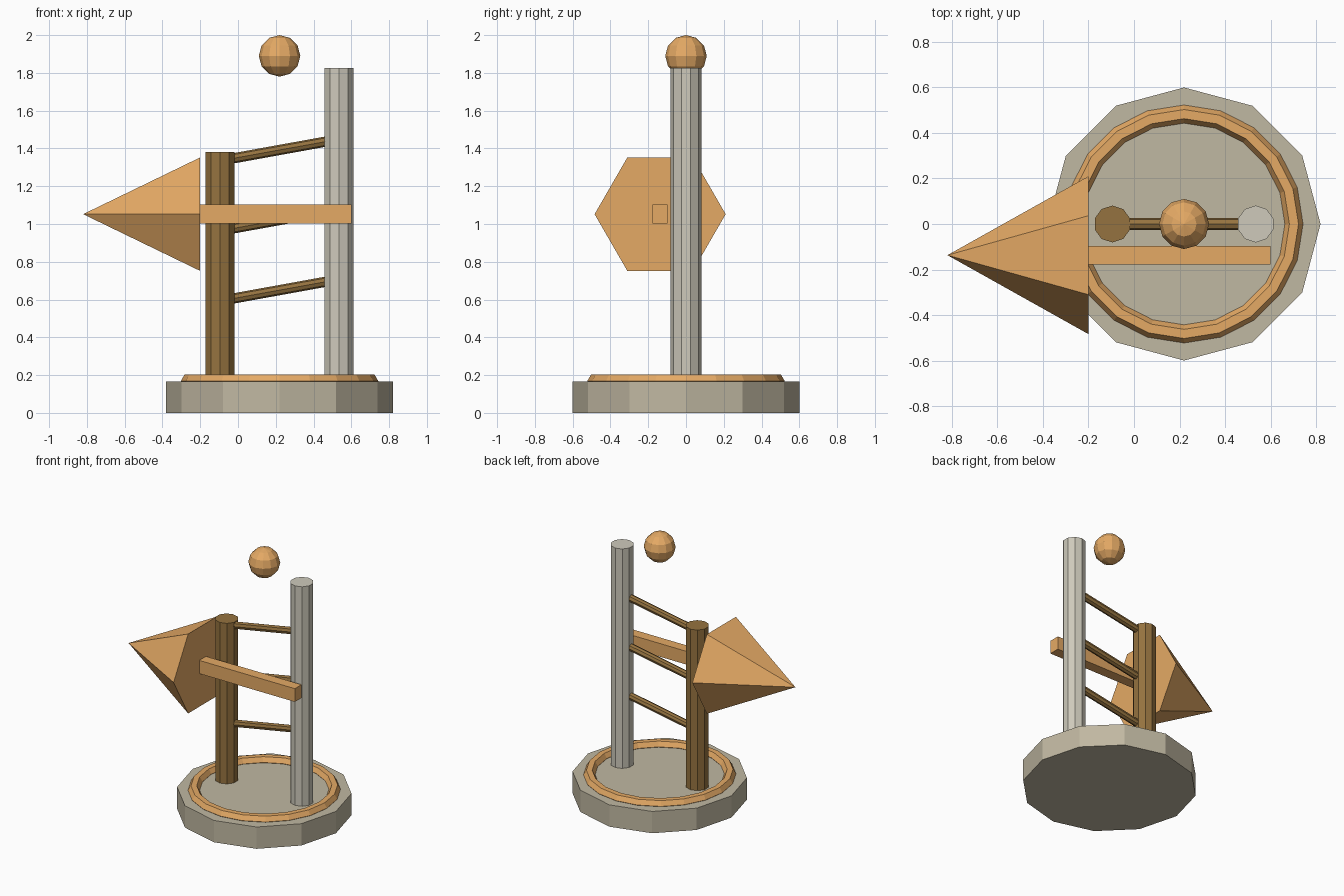
import bpy, math
from mathutils import Vector

if "Cube" in bpy.data.objects:
    bpy.data.objects.remove(bpy.data.objects["Cube"])

CX = 0.22          # ladder and base axis
POST = 0.315       # post offset from the axis


def material(name, rgb):
    m = bpy.data.materials.new(name)
    m.diffuse_color = (*rgb, 1)
    m.use_nodes = True
    m.node_tree.nodes["Principled BSDF"].inputs["Base Color"].default_value = m.diffuse_color
    return m


orange = material("orange_wood", (0.78, 0.40, 0.13))
brown = material("brown_wood", (0.30, 0.17, 0.05))
stone = material("stone", (0.53, 0.48, 0.36))
pale = material("pale_grey", (0.62, 0.59, 0.50))


def finish(name, mat):
    ob = bpy.context.object
    ob.name = name
    ob.data.materials.append(mat)
    return ob


def rod(name, a, b, radius, sides, mat):
    """Cylinder running from point a to point b."""
    a, b = Vector(a), Vector(b)
    d = b - a
    rot = (0, math.atan2(d.x, d.z), 0)
    bpy.ops.mesh.primitive_cylinder_add(vertices=sides, radius=radius, depth=d.length,
                                        location=(a + b) / 2, rotation=rot)
    return finish(name, mat)


# Base disc with a raised ring
rod("base", (CX, 0, 0), (CX, 0, 0.165), 0.6, 12, stone)
bpy.ops.mesh.primitive_torus_add(major_segments=20, minor_segments=6, major_radius=0.483,
                                 minor_radius=0.04, location=(CX, 0, 0.168))
finish("base_ring", orange)

# Posts of unequal height
rod("short_post", (CX - POST, 0, 0.16), (CX - POST, 0, 1.38), 0.081, 10, brown)
rod("tall_post", (CX + POST, 0, 0.16), (CX + POST, 0, 1.825), 0.081, 10, pale)

# Sloping rungs
for i in range(3):
    z = 0.65 + 0.371 * i
    rod(f"rung_{i + 1}", (CX - POST, 0, z - 0.057), (CX + POST, 0, z + 0.057), 0.027, 8, brown)

# Floating ball
bpy.ops.mesh.primitive_uv_sphere_add(segments=12, ring_count=6, radius=0.11,
                                     location=(CX, 0, 1.89))
finish("floating_ball", orange)

# Arrow: square shaft and six-sided head pointing to -x
bpy.ops.mesh.primitive_cube_add(size=1, location=(0.2, -0.137, 1.052))
shaft = finish("arrow_shaft", orange)
shaft.scale = (0.8, 0.08, 0.1)
bpy.ops.mesh.primitive_cone_add(vertices=6, radius1=0.347, depth=0.62,
                                location=(-0.51, -0.137, 1.052),
                                rotation=(0, -math.pi / 2, 0))
finish("arrow_head", orange)
